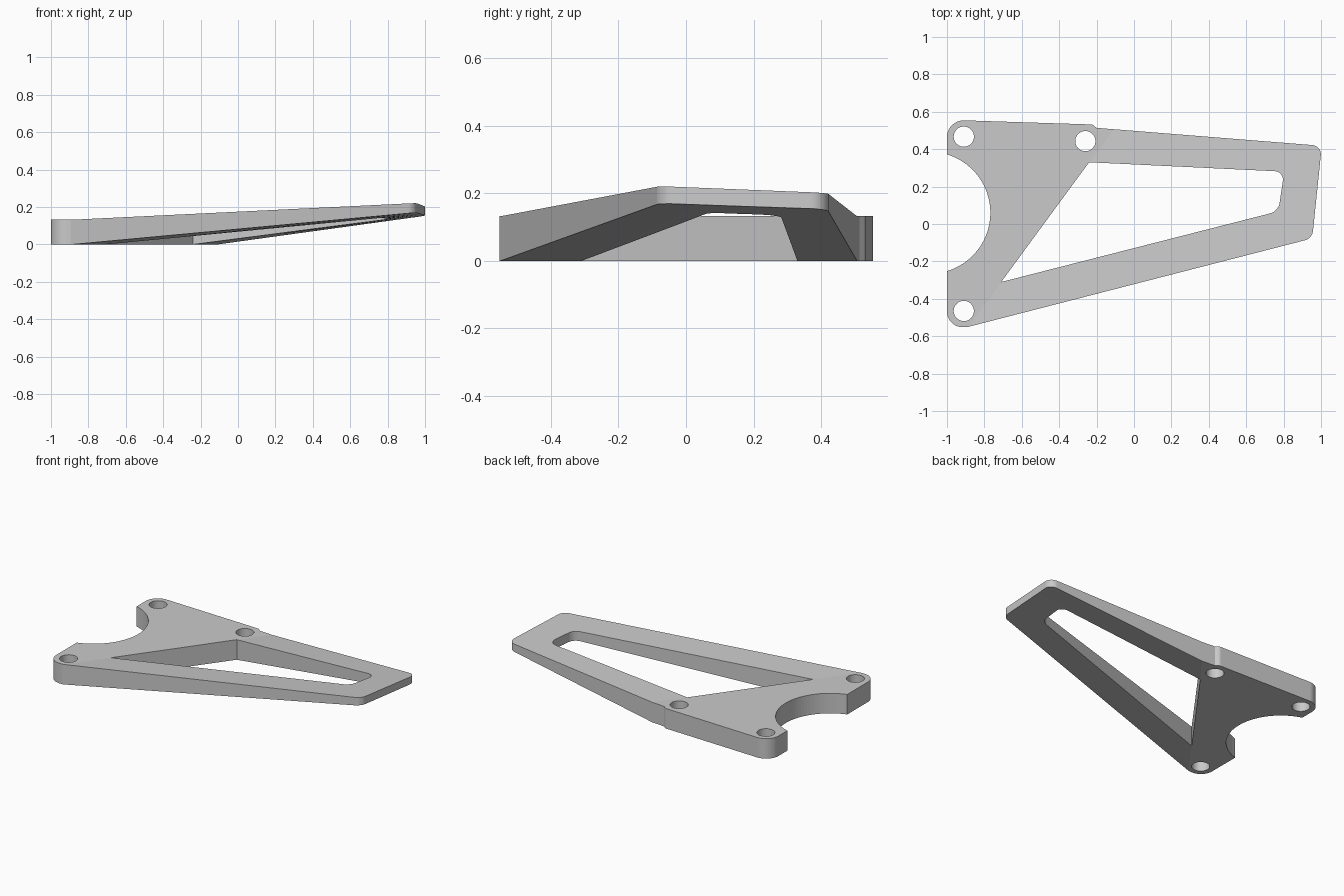
import bpy, bmesh, math
from mathutils import Vector

cube = bpy.data.objects.get("Cube")
if cube:
    bpy.data.objects.remove(cube, do_unlink=True)

grey = bpy.data.materials.new("plain grey")
grey.use_nodes = True
colour = (0.59, 0.59, 0.59, 1)
grey.diffuse_color = colour
grey.node_tree.nodes["Principled BSDF"].inputs["Base Color"].default_value = colour


def add_object(name, bm):
    bmesh.ops.recalc_face_normals(bm, faces=bm.faces)
    mesh = bpy.data.meshes.new(name)
    bm.to_mesh(mesh)
    bm.free()
    mesh.materials.append(grey)
    obj = bpy.data.objects.new(name, mesh)
    bpy.context.collection.objects.link(obj)
    return obj


def rounded(corners, steps=12):
    """Round each (x, y, radius) corner of a polygon with an arc."""
    out = []
    for i, (x, y, r) in enumerate(corners):
        p = Vector((x, y))
        if r == 0:
            out.append(p)
            continue
        a = (Vector(corners[i - 1][:2]) - p).normalized()
        b = (Vector(corners[(i + 1) % len(corners)][:2]) - p).normalized()
        half = a.angle(b) / 2
        centre = p + (a + b).normalized() * r / math.sin(half)
        start = (p + a * r / math.tan(half) - centre).normalized()
        end = (p + b * r / math.tan(half) - centre).normalized()
        for k in range(steps + 1):
            out.append(centre + start.lerp(end, k / steps).normalized() * r)
    return out


def circle(x, y, r, count=48):
    return [Vector((x + r * math.cos(k * math.tau / count),
                    y + r * math.sin(k * math.tau / count))) for k in range(count)]


def prism(name, points, low=-0.2, high=0.5):
    bm = bmesh.new()
    face = bm.faces.new([bm.verts.new((p.x, p.y, low)) for p in points])
    ext = bmesh.ops.extrude_face_region(bm, geom=[face])["geom"]
    bmesh.ops.translate(bm, vec=(0, 0, high - low),
                        verts=[v for v in ext if isinstance(v, bmesh.types.BMVert)])
    # The extrusion keeps the first face as the lower cap only if it is still there
    if not face.is_valid:
        bm.faces.new([v for v in bm.verts if v.co.z == low])
    return add_object(name, bm)


# Flat base that bends into a tapering, slightly twisted arm
fold = Vector((-0.87, -0.53)), Vector((-0.09, 0.53))
tip = Vector((0.95, -0.08)), Vector((0.98, 0.41))
STRIPS = 14
bm = bmesh.new()
rows = []
for i in range(STRIPS + 1):
    s = -0.15 + 1.3 * i / STRIPS
    f, e = fold[0].lerp(fold[1], s), tip[0].lerp(tip[1], s)
    beyond = f + (e - f) * 1.1
    low, high = 0.17 - 0.02 * s, 0.221 - 0.021 * s
    ring = [(f.x - 1.3, f.y, 0), (f.x, f.y, 0),
            (beyond.x, beyond.y, low * 1.1),
            (beyond.x, beyond.y, 0.132 + (high - 0.132) * 1.1),
            (f.x, f.y, 0.132), (f.x - 1.3, f.y, 0.132)]
    rows.append([bm.verts.new(c) for c in ring])
for a, b in zip(rows, rows[1:]):
    for k in range(6):
        n = (k + 1) % 6
        bm.faces.new((a[k], a[n], b[n], b[k]))
for r in (rows[0], rows[-1]):
    bm.faces.new((r[0], r[1], r[4], r[5]))
    bm.faces.new((r[1], r[2], r[3], r[4]))
bracket = add_object("bracket_plate", bm)

# Outer outline, with rounded lugs and tip
outline = prism("outline_helper", rounded([
    (-1, -0.552, 0.085), (-0.895, -0.552, 0.04), (0.953, -0.077, 0.06),
    (1.004, 0.418, 0.05), (-0.2, 0.514, 0), (-0.222, 0.532, 0.03),
    (-1, 0.557, 0.09)]))

# Window, bolt holes and the large round recess
cutters = [prism("window_helper", rounded([
    (-0.71, -0.31, 0), (0.772, 0.068, 0.07), (0.803, 0.28, 0.045), (-0.24, 0.33, 0)]))]
for x, y in ((-0.91, 0.467), (-0.26, 0.443), (-0.91, -0.465)):
    cutters.append(prism("bolt_hole_helper", circle(x, y, 0.054)))
cutters.append(prism("recess_helper", circle(-1.094, 0.06, 0.326, 96)))

helpers = [(outline, 'INTERSECT')] + [(c, 'DIFFERENCE') for c in cutters]
for helper, operation in helpers:
    helper.hide_render = True
    mod = bracket.modifiers.new(helper.name, 'BOOLEAN')
    mod.object, mod.operation, mod.solver = helper, operation, 'EXACT'

# Bake the cuts and drop the helpers
bpy.context.view_layer.update()
deps = bpy.context.evaluated_depsgraph_get()
baked = bpy.data.meshes.new_from_object(bracket.evaluated_get(deps))
bracket.modifiers.clear()
bracket.data = baked
for helper, _ in helpers:
    bpy.data.objects.remove(helper, do_unlink=True)
